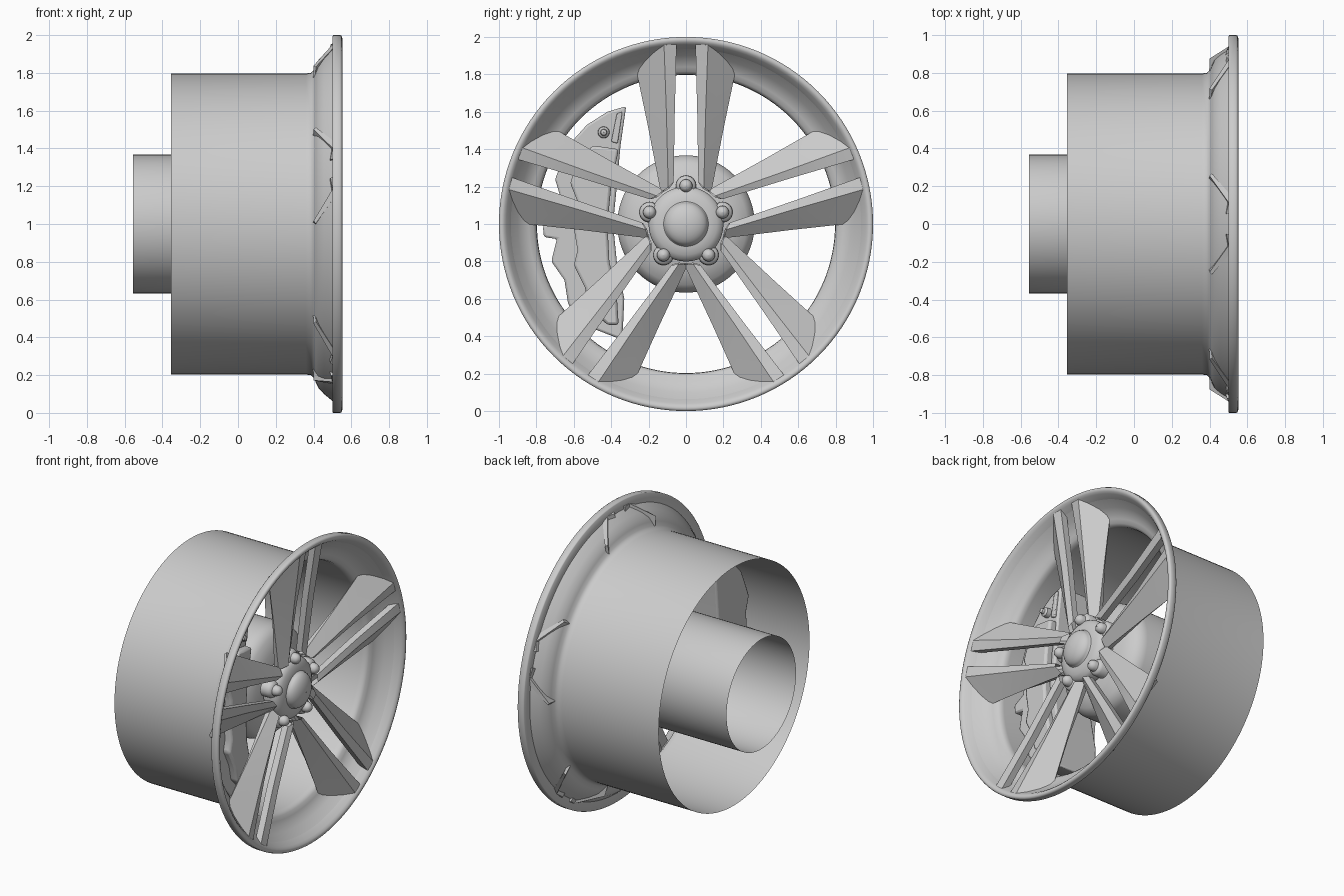
import bpy, bmesh, math
from mathutils import Vector

if "Cube" in bpy.data.objects:
    bpy.data.objects.remove(bpy.data.objects["Cube"])

CZ = 1.0  # height of the wheel axis, which runs along x


def finish(bm, name, angle=35):
    bmesh.ops.remove_doubles(bm, verts=bm.verts, dist=1e-5)
    bmesh.ops.recalc_face_normals(bm, faces=bm.faces)
    me = bpy.data.meshes.new(name)
    bm.to_mesh(me)
    bm.free()
    ob = bpy.data.objects.new(name, me)
    bpy.context.collection.objects.link(ob)
    bpy.ops.object.select_all(action='DESELECT')
    ob.select_set(True)
    bpy.context.view_layer.objects.active = ob
    bpy.ops.object.shade_smooth_by_angle(angle=math.radians(angle))
    return ob


def lathe(name, profile, y=0.0, z=CZ, seg=96, angle=35):
    """Spin (x, radius) points about an axis parallel to x."""
    bm = bmesh.new()
    rings = []
    for x, r in profile:
        rings.append([bm.verts.new((x, y + r * math.cos(2 * math.pi * i / seg),
                                    z + r * math.sin(2 * math.pi * i / seg))) for i in range(seg)])
    for a, b in zip(rings, rings[1:]):
        for i in range(seg):
            j = (i + 1) % seg
            bm.faces.new((a[i], a[j], b[j], b[i]))
    return finish(bm, name, angle)


def plate(name, outline, x0, x1, bevel):
    """Extrude a (y, z) outline between two x positions."""
    bm = bmesh.new()
    f = bm.faces.new([bm.verts.new((x0, y, z)) for y, z in outline])
    ext = bmesh.ops.extrude_face_region(bm, geom=[f])
    vs = [v for v in ext['geom'] if isinstance(v, bmesh.types.BMVert)]
    bmesh.ops.translate(bm, verts=vs, vec=(x1 - x0, 0, 0))
    m = finish(bm, name).modifiers.new('bevel', 'BEVEL')
    m.width, m.segments = bevel, 2


# Barrel, dished flare and rounded outer lip
lathe('rim', [(-.356, .797), (.36, .797), (.385, .80), (.402, .815), (.412, .84), (.425, .867),
              (.455, .90), (.50, .937), (.535, .96), (.547, .972), (.552, .985), (.548, .996),
              (.54, 1.0), (.505, 1.0), (.50, .995), (.50, .937)], seg=128, angle=60)

# Hollow brake hub with a domed front
lathe('brake_hub', [(-.557, .367), (.20, .367), (.24, .357), (.275, .325), (.305, .25),
                    (.325, .15), (.33, .001)])

# Centre plate and cap
lathe('hub_plate', [(.33, .20), (.395, .20), (.415, .19), (.43, .165),
                    (.44, .13), (.445, .001)], angle=60)
cap = [(.44, .12)]
cap += [(.445 + .06 * math.sin(t * math.pi / 16), .115 * math.cos(t * math.pi / 16) + .0005) for t in range(9)]
lathe('centre_cap', cap, seg=64, angle=60)

# Five pairs of thin folded spokes: slot edge, ridge, slope foot, then the back
# (tangent, radius, x) sections at hub, middle and rim
INNER = [(.066, .225, .425), (.095, .195, .44), (.135, .170, .395), (.130, .165, .36), (.090, .19, .38), (.070, .215, .38)]
MID = [(.060, .60, .475), (.105, .60, .487), (.203, .52, .405), (.193, .52, .390), (.105, .59, .445), (.062, .60, .430)]
OUTER = [(.050, .980, .540), (.118, .972, .542), (.268, .832, .412), (.255, .838, .400), (.115, .950, .500),
         (.052, .950, .490)]
N = len(INNER)

for k in range(5):
    phi = math.radians(90 + 72 * k)
    rad = Vector((0, math.cos(phi), math.sin(phi)))
    tan = Vector((0, math.sin(phi), -math.cos(phi)))
    base = Vector((0, 0, CZ))
    for s in (1, -1):
        bm = bmesh.new()
        secs = [[bm.verts.new(base + tan * (u * s) + rad * r + Vector((x, 0, 0))) for u, r, x in sec]
                for sec in (INNER, MID, OUTER)]
        for a, b in zip(secs, secs[1:]):
            for i in range(N):
                j = (i + 1) % N
                bm.faces.new((a[i], a[j], b[j], b[i]))
        bm.faces.new(secs[-1])
        finish(bm, 'spoke_%d%s' % (k + 1, 'a' if s > 0 else 'b'), 20)
    # Wheel bolt with its boss
    c = base + rad * .205
    lathe('bolt_boss', [(.34, .056), (.39, .054), (.41, .045), (.416, .001)], c.y, c.z, 24, 70)
    lathe('wheel_bolt', [(.40, .035), (.43, .034), (.446, .028), (.456, .016), (.459, .001)], c.y, c.z, 24, 60)

# Brake caliper: stepped body, raised front cover and details
body = [(-.32, 1.63), (-.42, 1.60), (-.53, 1.53), (-.62, 1.43), (-.66, 1.34), (-.70, 1.24), (-.67, 1.14),
        (-.68, 1.03), (-.765, .99), (-.76, .93), (-.69, .92), (-.72, .80), (-.65, .70), (-.63, .57),
        (-.52, .45), (-.34, .38), (-.33, .60), (-.37, .80), (-.39, 1.0), (-.37, 1.20), (-.35, 1.42)]
plate('caliper_body', body, .02, .31, .012)
cover = [(-.36, 1.40), (-.50, 1.42), (-.58, 1.32), (-.62, 1.22), (-.58, 1.12), (-.60, .98), (-.58, .86),
         (-.60, .78), (-.54, .66), (-.52, .56), (-.42, .46), (-.36, .46), (-.37, .62), (-.41, .80),
         (-.42, 1.0), (-.40, 1.20)]
plate('caliper_cover', cover, .30, .36, .015)
plate('caliper_end', [(-.34, 1.60), (-.37, 1.59), (-.40, 1.44), (-.365, 1.43)], .30, .325, .006)
lathe('bleed_screw', [(.30, .032), (.34, .03), (.35, .018), (.365, .015), (.37, .001)], -.44, 1.49, 16)
